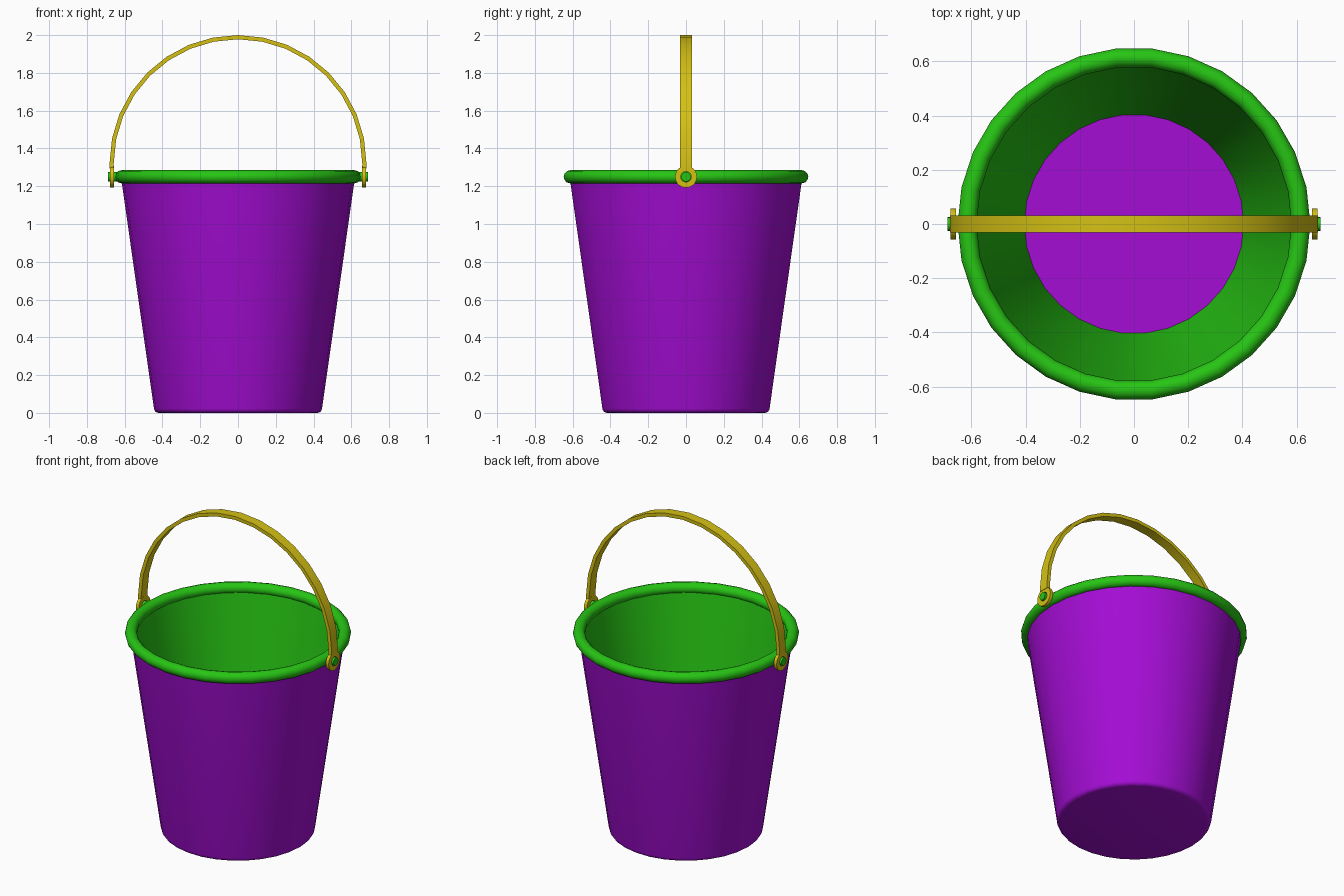
import bpy, bmesh
from math import sin, cos, pi, radians

cube = bpy.data.objects.get("Cube")
if cube:
    bpy.data.objects.remove(cube)


def material(name, rgb):
    m = bpy.data.materials.new(name)
    m.use_nodes = True
    m.diffuse_color = (*rgb, 1)
    m.node_tree.nodes["Principled BSDF"].inputs["Base Color"].default_value = (*rgb, 1)
    return m


PURPLE = material("purple plastic", (0.37, 0.004, 0.66))
GREEN = material("green plastic", (0.02, 0.56, 0.007))
YELLOW = material("yellow plastic", (0.66, 0.53, 0.007))

SIDES = 30
PIVOT_Z = 1.25
ARC_Z = 1.32
ARC_R = 0.667


def finish(name, bm, *mats):
    bmesh.ops.remove_doubles(bm, verts=bm.verts, dist=1e-5)
    bmesh.ops.recalc_face_normals(bm, faces=bm.faces)
    mesh = bpy.data.meshes.new(name)
    bm.to_mesh(mesh)
    bm.free()
    for m in mats:
        mesh.materials.append(m)
    ob = bpy.data.objects.new(name, mesh)
    bpy.context.collection.objects.link(ob)
    bpy.ops.object.select_all(action='DESELECT')
    ob.select_set(True)
    bpy.context.view_layer.objects.active = ob
    bpy.ops.object.shade_smooth_by_angle(angle=radians(35))
    return ob


def lathe(profile, sides, closed=False, axis='Z', center=(0, 0, 0)):
    """Spin (radius, height) points around the Z or X axis."""
    bm = bmesh.new()
    verts = [bm.verts.new((r, 0, h)) for r, h in profile]
    pairs = list(zip(verts, verts[1:]))
    if closed:
        pairs.append((verts[-1], verts[0]))
    edges = [bm.edges.new(p) for p in pairs]
    bmesh.ops.spin(bm, geom=verts + edges, cent=(0, 0, 0), axis=(0, 0, 1),
                   angle=2 * pi, steps=sides, use_merge=True)
    bmesh.ops.remove_doubles(bm, verts=bm.verts, dist=1e-5)
    for v in bm.verts:
        x, y, z = v.co
        if axis == 'X':
            x, y, z = z, y, x
        v.co = (x + center[0], y + center[1], z + center[2])
    return bm


# Bucket: rounded foot, tapered outer wall, inner wall and floor
foot = [(0.42 + 0.025 * sin(a), 0.025 - 0.025 * cos(a))
        for a in (radians(d) for d in (0, 22, 45, 67, 85))]
body = lathe([(0, 0)] + foot + [(0.617, 1.23), (0.59, 1.25), (0.405, 0.03), (0, 0.03)], SIDES)
bmesh.ops.recalc_face_normals(body, faces=body.faces)
for f in body.faces:
    c = f.calc_center_median()
    inward = f.normal.x * c.x + f.normal.y * c.y < -0.05
    f.material_index = 1 if inward else 0
finish("bucket_body", body, PURPLE, GREEN)

# Rolled rim
ring = [(0.616 + 0.035 * cos(i * pi / 6), PIVOT_Z + 0.035 * sin(i * pi / 6)) for i in range(12)]
finish("rim", lathe(ring, SIDES, closed=True), GREEN)

# Handle strap: arch of flat segments with short straight ends
path = [(cos(i * pi / 16), sin(i * pi / 16)) for i in range(17)]
bm = bmesh.new()
sections = []


def section(nx, nz, cz):
    sections.append([bm.verts.new((nx * (ARC_R + t), y, cz + nz * (ARC_R + t)))
                     for t, y in ((-0.009, -0.031), (0.013, -0.031), (0.013, 0.031), (-0.009, 0.031))])


section(1, 0, PIVOT_Z + 0.045)
for nx, nz in path:
    section(nx, nz, ARC_Z)
section(-1, 0, PIVOT_Z + 0.045)
for a, b in zip(sections, sections[1:]):
    for i in range(4):
        j = (i + 1) % 4
        bm.faces.new((a[i], a[j], b[j], b[i]))
bm.faces.new(sections[0])
bm.faces.new(sections[-1])
finish("handle_strap", bm, YELLOW)

# Handle eyes and the pins they turn on
for side, label in ((1, "left"), (-1, "right")):
    c = (side * ARC_R, 0, PIVOT_Z)
    eye = [(0.028, -0.01), (0.058, -0.01), (0.058, 0.01), (0.028, 0.01)]
    finish(label + "_handle_eye", lathe(eye, 20, True, 'X', c), YELLOW)
    pin = [(0, -0.04), (0.025, -0.04), (0.025, 0.021), (0, 0.021)]
    if side < 0:
        pin = [(r, -h) for r, h in pin]
    finish(label + "_pivot_pin", lathe(pin, 16, False, 'X', c), GREEN)
